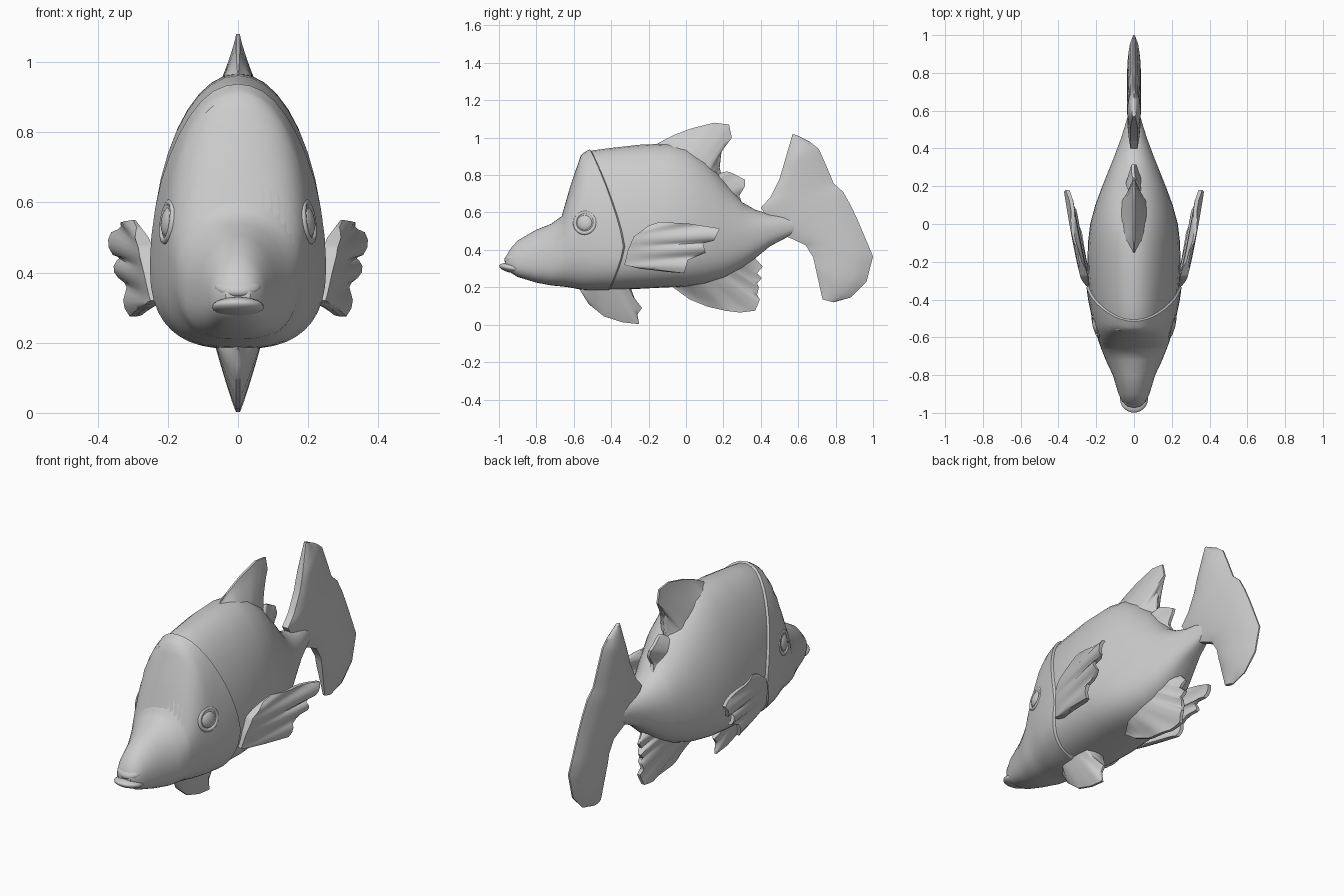
import bpy, bmesh, math
from math import sin, cos, pi, radians

if "Cube" in bpy.data.objects:
    bpy.data.objects.remove(bpy.data.objects["Cube"])

# body stations: y, bottom z, top z, half width, height fraction of the widest point
BODY = [(-.965, .31, .36, .035, .5), (-.94, .28, .405, .062, .45), (-.9, .255, .45, .082, .42),
        (-.8, .225, .508, .112, .42), (-.72, .21, .54, .15, .45), (-.665, .205, .58, .172, .5),
        (-.62, .2, .735, .187, .45), (-.56, .19, .905, .203, .36), (-.5, .187, .932, .217, .32),
        (-.4, .188, .945, .234, .3), (-.25, .192, .962, .247, .3), (-.1, .2, .968, .244, .3),
        (0, .203, .95, .232, .32), (.1, .215, .885, .205, .37), (.2, .245, .775, .168, .42),
        (.3, .3, .655, .128, .48), (.37, .355, .615, .1, .5), (.45, .42, .59, .07, .5),
        (.53, .462, .585, .045, .5), (.6, .5, .565, .025, .5)]


def surf(y, t, grow=0.0):
    """Point on the body skin at station y and angle t."""
    i = 0
    while i < len(BODY) - 2 and y > BODY[i + 1][0]:
        i += 1
    a, b = BODY[i], BODY[i + 1]
    f = (y - a[0]) / (b[0] - a[0])
    _, zb, zt, hw, fr = [p + (q - p) * f for p, q in zip(a, b)]
    zc = zb + fr * (zt - zb)
    c, s = cos(t), sin(t)
    if s >= 0:
        x, z = hw * c, (zt - zc) * s
    else:  # squarer belly
        x = hw * math.copysign(abs(c) ** .75, c)
        z = -(zc - zb) * abs(s) ** .75
    return (x * (1 + grow), y, zc + z * (1 + grow * .5))


def make(name, verts, faces, angle=40):
    me = bpy.data.meshes.new(name)
    me.from_pydata(verts, [], faces)
    bm = bmesh.new()
    bm.from_mesh(me)
    bmesh.ops.remove_doubles(bm, verts=bm.verts, dist=1e-5)
    bmesh.ops.recalc_face_normals(bm, faces=bm.faces)
    bm.to_mesh(me)
    bm.free()
    ob = bpy.data.objects.new(name, me)
    bpy.context.collection.objects.link(ob)
    bpy.context.view_layer.objects.active = ob
    ob.select_set(True)
    bpy.ops.object.shade_smooth_by_angle(angle=radians(angle))
    ob.select_set(False)
    return ob


def loft(name, rings, caps=True, angle=40):
    n = len(rings[0])
    verts = [p for r in rings for p in r]
    faces = [(k * n + j, k * n + (j + 1) % n, (k + 1) * n + (j + 1) % n, (k + 1) * n + j)
             for k in range(len(rings) - 1) for j in range(n)]
    if caps:
        faces += [tuple(range(n)), tuple(range((len(rings) - 1) * n, len(rings) * n))]
    return make(name, verts, faces, angle)


def along(pts, t):
    f = t * (len(pts) - 1)
    i = min(int(f), len(pts) - 2)
    f -= i
    return [a + (b - a) * f for a, b in zip(pts[i], pts[i + 1])]


def fin(name, base, tip, thick, centre=lambda y, z: 0, ripple=0, waves=5, rows=8):
    """Closed two-sided fin lofted from a base edge to a tip edge in the y-z plane."""
    cols = (len(tip) - 1) * 3
    rings = []
    for c in range(cols + 1):
        t = c / cols
        a, b = along(base, t), along(tip, t)
        end = .3 + .7 * min(1, sin(pi * t) * 2.5)
        left, right = [], []
        for r in range(rows + 1):
            s = r / rows
            y, z = a[0] + (b[0] - a[0]) * s, a[1] + (b[1] - a[1]) * s
            x = centre(y, z) + ripple * s * sin(2 * pi * waves * t)
            h = thick(s) * end
            left.append((x - h, y, z))
            right.append((x + h, y, z))
        rings.append(left + right[::-1])
    return loft(name, rings, True, 50)


# body
ANG = [2 * pi * k / 40 - pi / 2 for k in range(40)]
loft("body", [[surf(s[0], t) for t in ANG] for s in BODY])

# head plate with the raised gill edge
def edge(t):
    s = sin(t)
    return -.335 - .18 * max(0, s) ** 1.3 - .08 * max(0, -s)

plate = []
for k in range(10):
    f = k / 9
    plate.append([surf(-.66 + (edge(t) + .66) * f, t, .05 * f) for t in ANG])
plate.append([surf(edge(t) + .012, t, -.02) for t in ANG])
loft("head_plate", plate, False, 35)


def ball(name, loc, scale, rot=(0, 0, 0)):
    bpy.ops.mesh.primitive_uv_sphere_add(segments=24, ring_count=12, location=loc, rotation=rot)
    ob = bpy.context.object
    ob.name, ob.scale = name, scale
    bpy.ops.object.shade_smooth()


# lips
ball("upper_lip", (0, -.915, .362), (.068, .06, .03), (radians(22), 0, 0))
ball("lower_lip", (0, -.925, .302), (.074, .075, .026), (radians(-10), 0, 0))

# eyes with raised rims
for side, nm in ((1, "right"), (-1, "left")):
    rot = (0, radians(90 - 8) * side, radians(-14) * side)
    ball("eye_" + nm, (side * .196, -.54, .545), (.045, .045, .022), rot)
    bpy.ops.mesh.primitive_torus_add(major_radius=.055, minor_radius=.011, major_segments=28,
                                     minor_segments=8, location=(side * .199, -.54, .545), rotation=rot)
    bpy.context.object.name = "eye_rim_" + nm
    bpy.ops.object.shade_smooth()

# dorsal fin, front sail and rear lobe
fin("dorsal_fin", [(-.17, .93), (0, .88), (.1, .8), (.15, .72)],
    [(-.15, .97), (-.07, 1.012), (.02, 1.047), (.15, 1.08), (.23, 1.07), (.245, 1.0),
     (.19, .93), (.18, .84), (.2, .76)], lambda s: .075 * (1 - s) ** 1.2 + .005)
fin("rear_dorsal_fin", [(.12, .78), (.16, .7), (.22, .6)],
    [(.18, .81), (.22, .82), (.26, .805), (.315, .775), (.315, .74), (.285, .69), (.3, .65), (.295, .61)],
    lambda s: .055 * (1 - s) + .008, ripple=.006, waves=2)

# tail fin
fin("tail_fin", [(.57, 1.02), (.535, .9), (.5, .78), (.45, .68), (.4, .625), (.45, .55), (.49, .49),
                 (.56, .462), (.64, .425), (.68, .36), (.7, .27), (.73, .135)],
    [(.6, 1.01), (.66, .98), (.71, .94), (.75, .85), (.79, .755), (.84, .71), (.88, .64),
     (.92, .555), (1.0, .365), (.965, .23), (.88, .145), (.79, .12)],
    lambda s: .004 + .032 * sin(pi * min(1, .08 + .92 * s)) ** .6)

# anal fin with a toothed rear edge
fin("anal_fin", [(-.06, .24), (.08, .27), (.2, .33), (.3, .4)],
    [(-.07, .2), (.02, .135), (.12, .095), (.21, .075), (.29, .065), (.37, .075), (.395, .135),
     (.38, .16), (.39, .2), (.38, .22), (.405, .25), (.38, .275), (.41, .31), (.375, .35)],
    lambda s: .085 * (1 - s) ** 1.3 + .009, ripple=.006)

# pelvic fin
fin("pelvic_fin", [(-.53, .22), (-.45, .23), (-.36, .23), (-.3, .22)],
    [(-.57, .19), (-.52, .11), (-.44, .045), (-.34, .013), (-.25, .003), (-.26, .055), (-.235, .09),
     (-.27, .13), (-.29, .18)], lambda s: .07 * (1 - s) ** .9 + .006)

# pectoral fins, one per side
for side, nm in ((1, "right"), (-1, "left")):
    def out(y, z, side=side):
        return side * (.245 + .105 * (max(0, y + .33) / .5) ** .75 - .12 * max(0, .45 - z))
    fin("pectoral_fin_" + nm, [(-.2, .53), (-.28, .47), (-.31, .4), (-.33, .32), (-.25, .3)],
        [(-.14, .55), (.02, .54), (.18, .515), (.15, .45), (.09, .435), (.105, .385), (.01, .345),
         (-.01, .275), (-.11, .283)],
        lambda s: .02 - .01 * s, out, ripple=.012 * side, waves=4, rows=10)
